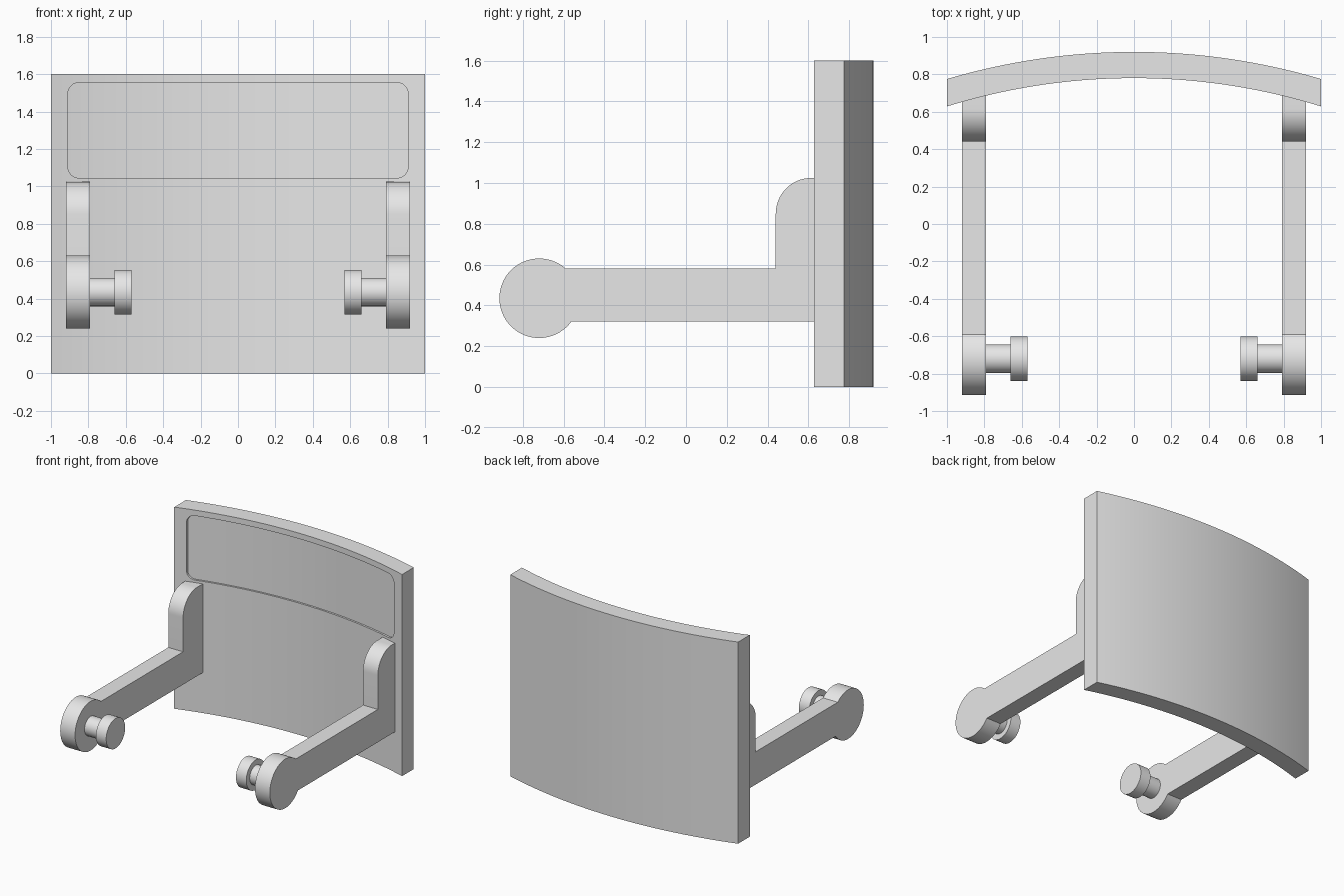
import bpy, bmesh
from math import sin, cos, pi, sqrt, radians

cube = bpy.data.objects.get("Cube")
if cube:
    bpy.data.objects.remove(cube, do_unlink=True)

grey = bpy.data.materials.new("light grey")
grey.use_nodes = True
GREY = (0.8, 0.8, 0.8, 1)
grey.diffuse_color = GREY
grey.node_tree.nodes["Principled BSDF"].inputs["Base Color"].default_value = GREY

ARC_Y, R_IN, R_OUT = -2.6, 3.38, 3.52   # curved plate: centre and radii


def arc_y(x, r):
    return ARC_Y + sqrt(r * r - x * x)


def loft(name, rings):
    """Skin a list of equal closed rings and cap both ends."""
    bm = bmesh.new()
    loops = [[bm.verts.new(p) for p in ring] for ring in rings]
    n = len(loops[0])
    for a, b in zip(loops, loops[1:]):
        for i in range(n):
            j = (i + 1) % n
            bm.faces.new((a[i], a[j], b[j], b[i]))
    bm.faces.new(loops[0])
    bm.faces.new(loops[-1])
    bmesh.ops.recalc_face_normals(bm, faces=bm.faces)
    mesh = bpy.data.meshes.new(name)
    bm.to_mesh(mesh)
    bm.free()
    obj = bpy.data.objects.new(name, mesh)
    bpy.context.collection.objects.link(obj)
    mesh.materials.append(grey)
    return obj


def smooth(obj):
    bpy.ops.object.select_all(action='DESELECT')
    obj.select_set(True)
    bpy.context.view_layer.objects.active = obj
    bpy.ops.object.shade_smooth_by_angle(angle=radians(30))


def circle(cy, cz, r, start=0, end=2 * pi, steps=48):
    return [(cy + r * cos(start + (end - start) * i / steps),
             cz + r * sin(start + (end - start) * i / steps)) for i in range(steps + 1)]


def column(x, y0, y1, z0, z1):
    return [(x, y0, z0), (x, y0, z1), (x, y1, z1), (x, y1, z0)]


# Curved back plate
SEG = 48
xs = [-1 + 2 * i / SEG for i in range(SEG + 1)]
plate = loft("curved_plate", [column(x, arc_y(x, R_IN), arc_y(x, R_OUT), 0, 1.6) for x in xs])

# Shallow rounded recess that follows the curve of the plate
HALF, LOW, HIGH, CORNER, DEPTH = 0.91, 1.045, 1.555, 0.06, 0.015
corner = [(HALF - CORNER + CORNER * cos(a), CORNER * (1 - sin(a)))
          for a in (pi / 2 * i / 8 for i in range(9))]
mid = [x for x in xs if abs(x) < HALF - CORNER - 0.01]
cols = [(-x, d) for x, d in corner] + [(x, 0) for x in mid] + corner[::-1]
cols.sort()
cutter = loft("recess_cutter", [column(x, 0.5, arc_y(x, R_IN + DEPTH), LOW + d, HIGH - d)
                                for x, d in cols])
cut = plate.modifiers.new("recess", 'BOOLEAN')
cut.operation = 'DIFFERENCE'
cut.solver = 'EXACT'
cut.object = cutter
bpy.context.view_layer.objects.active = plate
bpy.ops.object.modifier_apply(modifier=cut.name)
bpy.data.objects.remove(cutter, do_unlink=True)
smooth(plate)

# Arm outline in (y, z): round front end, straight bar, upright with a rounded top
PY, PZ = -0.72, 0.435
arm_outline = circle(PY, PZ, 0.195, radians(48), radians(324))
arm_outline += [(0.7, 0.32), (0.7, 1.025)]
arm_outline += circle(0.615, 0.85, 0.175, pi / 2, pi, 16)
arm_outline += [(0.44, 0.58)]

# Each side: arm, peg shaft and peg head pointing inwards
for side, s in (("left", 1), ("right", -1)):
    parts = (("arm", arm_outline, 0.79, 0.92),
             ("peg_shaft", circle(PY, PZ, 0.076)[:-1], 0.65, 0.8),
             ("peg_head", circle(PY, PZ, 0.119)[:-1], 0.57, 0.66))
    for part, outline, x0, x1 in parts:
        smooth(loft(f"{side}_{part}", [[(s * x, y, z) for y, z in outline] for x in (x0, x1)]))
